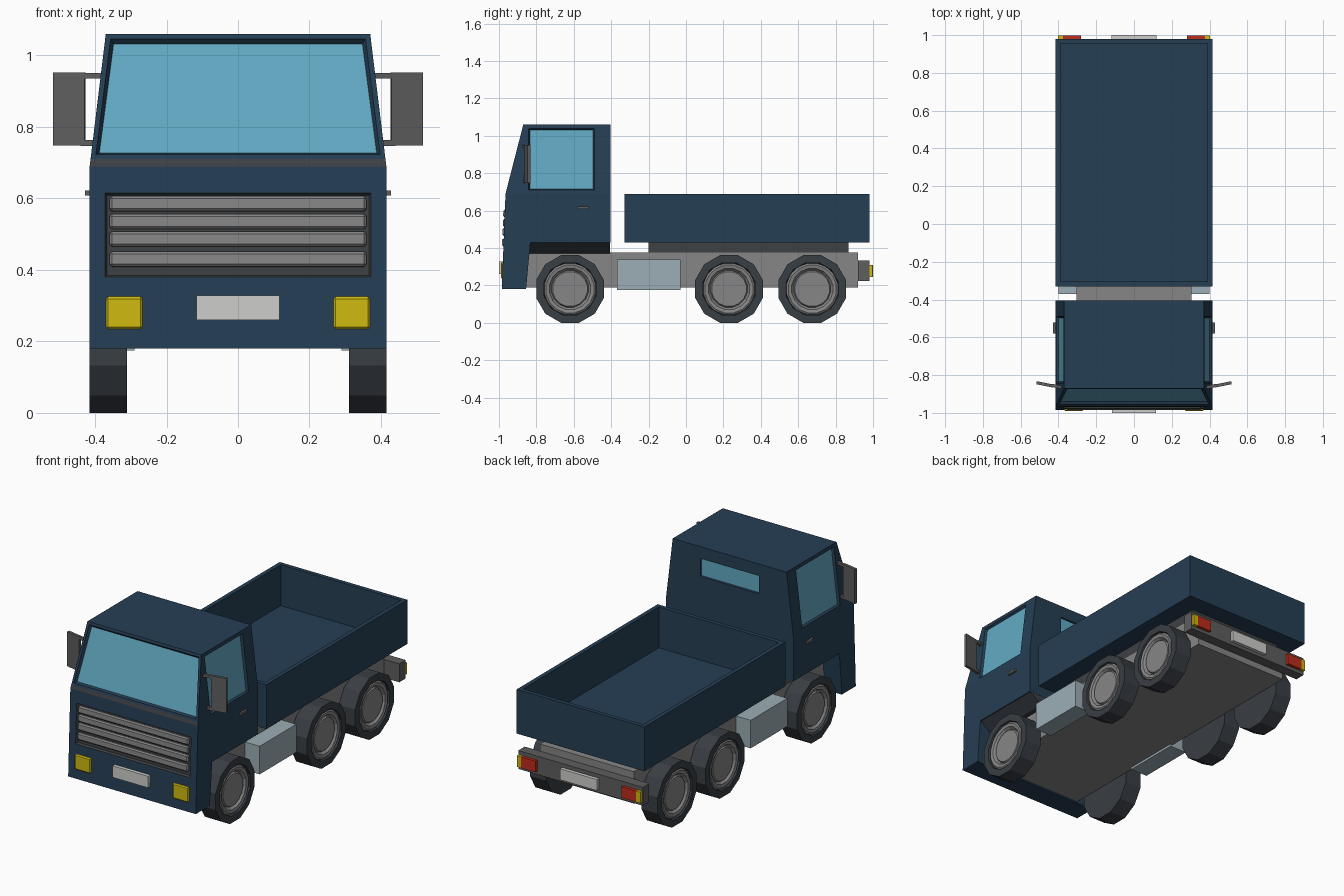
import bpy, bmesh, math
from mathutils import Matrix, Vector

if "Cube" in bpy.data.objects:
    bpy.data.objects.remove(bpy.data.objects["Cube"])


def mat(name, *rgb):
    m = bpy.data.materials.new(name)
    lin = [((c / 255 + 0.055) / 1.055) ** 2.4 if c > 10 else c / 255 / 12.92 for c in rgb]
    m.diffuse_color = (*lin, 1)
    m.use_nodes = True
    m.node_tree.nodes["Principled BSDF"].inputs["Base Color"].default_value = m.diffuse_color
    return m


NAVY = mat("navy_paint", 37, 62, 84)
GLASS = mat("blue_glass", 98, 170, 195)
DARK = mat("dark_grey_trim", 62, 65, 68)
GREY = mat("mid_grey_metal", 134, 134, 134)
MIRROR = mat("mirror_grey", 94, 94, 94)
TYRE = mat("tyre_rubber", 57, 62, 68)
TANK = mat("pale_blue_metal", 156, 174, 182)
YELLOW = mat("yellow_lamp", 208, 186, 16)
RED = mat("red_lamp", 190, 44, 28)
PLATE = mat("white_plate", 206, 206, 204)


def finish(name, bm, *mats):
    me = bpy.data.meshes.new(name)
    bm.to_mesh(me)
    bm.free()
    for m in mats:
        me.materials.append(m)
    ob = bpy.data.objects.new(name, me)
    bpy.context.collection.objects.link(ob)
    return ob


def box(name, x, y, z, m, bevel=0, rot=None):
    """Box from (min, max) ranges, optionally bevelled and rotated about its centre."""
    bm = bmesh.new()
    bmesh.ops.create_cube(bm, size=1)
    bmesh.ops.scale(bm, vec=(x[1] - x[0], y[1] - y[0], z[1] - z[0]), verts=bm.verts)
    if bevel:
        bmesh.ops.bevel(bm, geom=bm.edges[:], offset=bevel, segments=1, affect='EDGES')
    if rot:
        bmesh.ops.rotate(bm, cent=(0, 0, 0), matrix=rot, verts=bm.verts)
    bmesh.ops.translate(bm, vec=(sum(x) / 2, sum(y) / 2, sum(z) / 2), verts=bm.verts)
    return finish(name, bm, m)


def side_range(s, a, b):
    return (a, b) if s > 0 else (-b, -a)


def lathe(name, profile, segs, cy, s, m):
    """Spin an (x, radius) profile round a wheel axle; zero radius closes with a flat cap."""
    bm = bmesh.new()
    rings = []
    for x, r in profile:
        ring = []
        for i in range(segs):
            a = 2 * math.pi * (i + 0.5) / segs
            ring.append(bm.verts.new((s * x, cy + r * math.cos(a), 0.181 + r * math.sin(a))))
        rings.append(ring)
    for a, b in zip(rings, rings[1:]):
        for i in range(segs):
            j = (i + 1) % segs
            bm.faces.new((a[i], a[j], b[j], b[i]))
    bm.faces.new(rings[0])
    bm.faces.new(rings[-1])
    bmesh.ops.recalc_face_normals(bm, faces=bm.faces)
    return finish(name, bm, m)


# Cab shell: side outline (y, z) from front bottom round to skirt rear
OUT = [(-.985, .18), (-.965, .69), (-.96, .71), (-.87, 1.06),
       (-.405, 1.06), (-.405, .69), (-.405, .43), (-.832, .43), (-.855, .18)]


def half_w(z):
    return 0.415 - max(0, z - 0.69) * 0.045 / 0.37


def front_y(z):
    return -0.985 + (z - 0.18) * 0.02 / 0.51


bm = bmesh.new()
L = [bm.verts.new((-half_w(z), y, z)) for y, z in OUT]
R = [bm.verts.new((half_w(z), y, z)) for y, z in OUT]
recess = []     # (opening face, inset width, depth, wall material, pane material)


def opening(loop, inner, inset, depth, wall, pane):
    """Fill a loop of verts around a four-cornered opening."""
    I = [bm.verts.new(p) for p in inner]
    n = len(loop)
    for k in range(4):
        o = loop[k:k + 2] if n == 4 else ([[0, 1, 2], [2, 3], [3, 4], [4, 0]][k])
        if n == 4:
            o = [loop[k], loop[(k + 1) % 4]]
        else:
            o = [loop[i] for i in o]
        bm.faces.new(o + [I[(k + 1) % 4], I[k]])
    recess.append((bm.faces.new(I), inset, depth, wall, pane))


n = len(OUT)
for i in range(n):
    j = (i + 1) % n
    quad = [L[i], R[i], R[j], L[j]]
    if i == 0:      # grille opening
        y0, y1 = front_y(.38), front_y(.615)
        opening(quad, [(-.372, y0, .38), (.372, y0, .38), (.372, y1, .615), (-.372, y1, .615)],
                .008, -.014, 2, 2)
    elif i == 4:    # rear window opening
        opening(quad, [(-.19, -.405, .99), (.19, -.405, .99), (.19, -.405, .885), (-.19, -.405, .885)],
                .004, -.008, 0, 1)
    else:
        f = bm.faces.new(quad)
        if i == 1:  # windscreen sill
            f.material_index = 2
        if i == 2:
            screen = f
for V, s in ((L, -1), (R, 1)):
    bm.faces.new([V[k] for k in (0, 1, 5, 6, 7, 8)])
    win = [(-.842, .71), (-.842, 1.04), (-.49, 1.04), (-.49, .71)]
    opening([V[k] for k in (1, 2, 3, 4, 5)],
            [(s * half_w(z), y, z) for y, z in win], .01, -.012, 0, 1)
bmesh.ops.recalc_face_normals(bm, faces=bm.faces)
bmesh.ops.inset_individual(bm, faces=[screen], thickness=.02, depth=0)
recess.append((screen, .013, -.015, 0, 1))
for f, inset, depth, wall, pane in recess:
    res = bmesh.ops.inset_individual(bm, faces=[f], thickness=inset, depth=depth)
    for w in res['faces']:
        w.material_index = wall
    f.material_index = pane
finish("cab", bm, NAVY, GLASS, DARK)

# Tapered arch piece under the cab
bm = bmesh.new()
bmesh.ops.create_cube(bm, size=1)
for v in bm.verts:
    top = v.co.z > 0
    v.co = Vector((math.copysign(.41 if top else .33, v.co.x),
                   -.84 if v.co.y < 0 else -.406, .43 if top else .372))
finish("cab_underside", bm, TYRE)

# Grille slats, leaning with the cab front
lean = Matrix.Rotation(-0.04, 3, 'X')
for z in (.43, .486, .535, .585):
    y = front_y(z)
    box("grille_slat", (-.36, .36), (y - .008, y + .014), (z - .021, z + .021), GREY, .007, lean)

# Number plates
box("front_plate", (-.116, .116), (-1.0, -.975), (.26, .328), PLATE)
box("rear_plate", (-.12, .12), (.98, 1.0), (.245, .31), PLATE)

# Chassis, subframe and rear bar
box("chassis", (-.305, .305), (-.856, .92), (.188, .375), GREY)
box("subframe", (-.305, .305), (-.2, .87), (.37, .432), DARK)
box("rear_bar", (-.405, .405), (.92, .98), (.225, .333), MIRROR)

# Open load bed
bm = bmesh.new()
bmesh.ops.create_cube(bm, size=1)
bmesh.ops.scale(bm, vec=(.83, 1.31, .26), verts=bm.verts)
bmesh.ops.translate(bm, vec=(0, .325, .56), verts=bm.verts)
top = max(bm.faces, key=lambda f: f.calc_center_median().z)
bmesh.ops.inset_individual(bm, faces=[top], thickness=.035)
well = bmesh.ops.extrude_discrete_faces(bm, faces=[top])['faces'][0]
bmesh.ops.translate(bm, vec=(0, 0, -.24), verts=well.verts)
bmesh.ops.recalc_face_normals(bm, faces=bm.faces)
finish("load_bed", bm, NAVY)

for s in (1, -1):
    # Wheels
    for cy in (-.62, .23, .675):
        lathe("tyre", [(.31, .187), (.415, .187), (.415, .145), (.385, .138)], 12, cy, s, TYRE)
        lathe("wheel_rim", [(.38, .14), (.405, .14), (.412, .13), (.408, .112), (.392, .1),
                            (.402, .094), (.402, .082)], 16, cy, s, GREY)
    # Side tank
    box("side_tank", side_range(s, .29, .4), (-.37, -.03), (.175, .34), TANK)
    # Lamps
    box("headlight", side_range(s, .267, .37), (-.99, -.965), (.235, .325), YELLOW, .006)
    box("tail_lamp", side_range(s, .28, .375), (.97, .998), (.245, .31), RED)
    box("indicator_lamp", side_range(s, .375, .402), (.97, .998), (.245, .31), YELLOW)
    # Door handle
    box("door_handle", side_range(s, .41, .428), (-.58, -.522), (.608, .622), MIRROR)
    # Mirror and its two arms
    turn = Matrix.Rotation(s * .2, 3, 'Z')
    box("mirror", side_range(s, .427, .517), (-.857, -.841), (.748, .952), MIRROR, 0, turn)
    for z in (.755, .943):
        box("mirror_arm", side_range(s, .375, .44), (-.868, -.852), (z - .008, z + .008), MIRROR, 0, turn)
